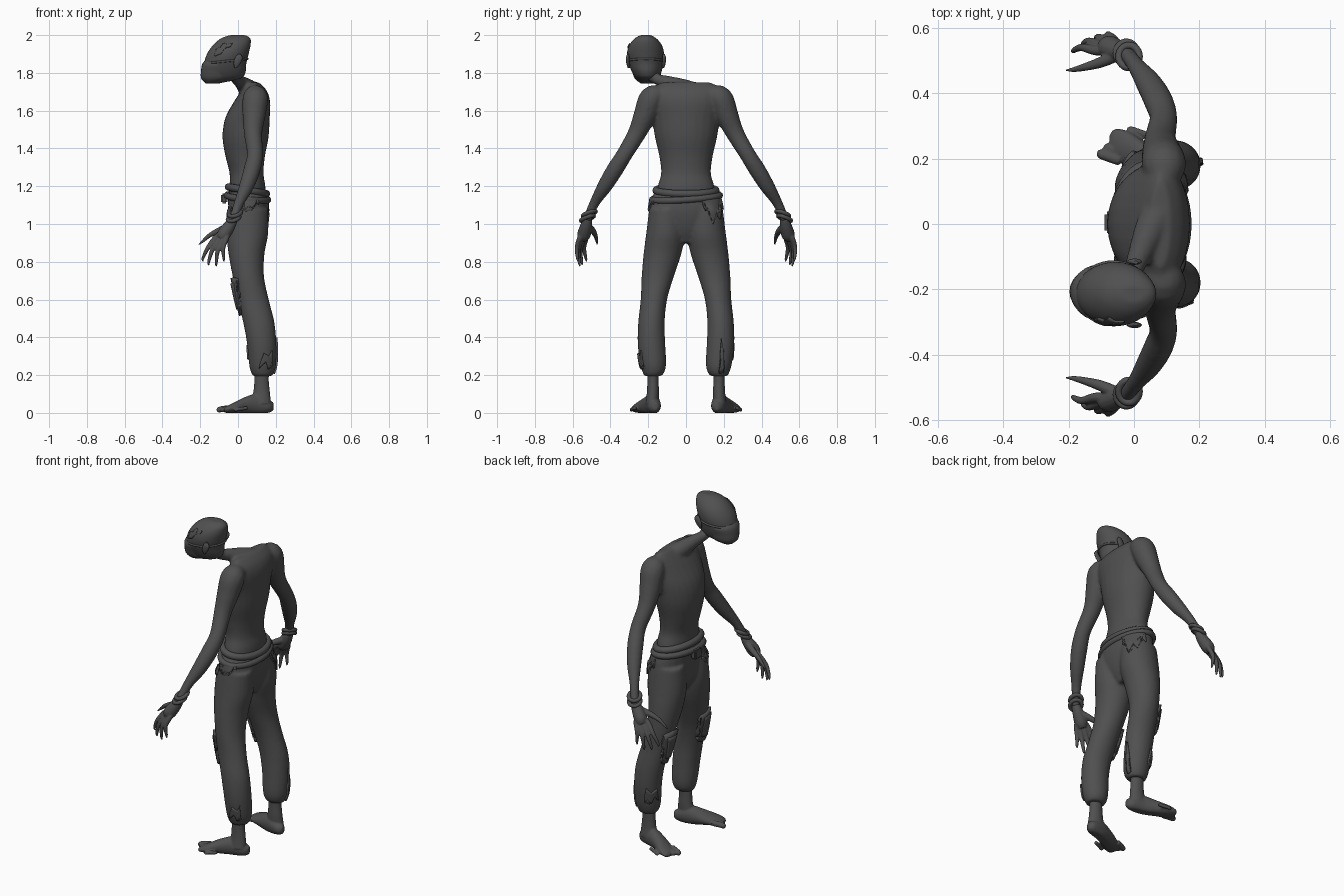
import bpy, bmesh, math
from mathutils import Vector

if "Cube" in bpy.data.objects:
    bpy.data.objects.remove(bpy.data.objects["Cube"])

charcoal = bpy.data.materials.new("charcoal grey")
charcoal.use_nodes = True
charcoal.diffuse_color = (0.08, 0.08, 0.08, 1)
charcoal.node_tree.nodes["Principled BSDF"].inputs["Base Color"].default_value = (0.08, 0.08, 0.08, 1)


def select(obj):
    bpy.ops.object.select_all(action='DESELECT')
    obj.select_set(True)
    bpy.context.view_layer.objects.active = obj


def finish(name, bm, angle=50):
    bmesh.ops.recalc_face_normals(bm, faces=bm.faces)
    mesh = bpy.data.meshes.new(name)
    bm.to_mesh(mesh)
    bm.free()
    obj = bpy.data.objects.new(name, mesh)
    bpy.context.collection.objects.link(obj)
    mesh.materials.append(charcoal)
    select(obj)
    bpy.ops.object.shade_smooth_by_angle(angle=math.radians(angle))
    return obj


def spline(keys, steps=4):
    """Catmull-Rom interpolation of equal-length tuples."""
    keys = [Vector(k) for k in keys]
    out = []
    for i in range(len(keys) - 1):
        a, b, c, d = keys[max(i - 1, 0)], keys[i], keys[i + 1], keys[min(i + 2, len(keys) - 1)]
        for s in range(steps):
            t = s / steps
            out.append(0.5 * (2 * b + (c - a) * t + (2 * a - 5 * b + 4 * c - d) * t * t
                              + (3 * b - a - 3 * c + d) * t ** 3))
    return out + [keys[-1]]


def skin_rings(name, rings, closed=False):
    bm = bmesh.new()
    loops = [[bm.verts.new(p) for p in ring] for ring in rings]
    n = len(loops[0])
    pairs = list(zip(loops, loops[1:])) + ([(loops[-1], loops[0])] if closed else [])
    for a, b in pairs:
        for i in range(n):
            bm.faces.new((a[i], a[(i + 1) % n], b[(i + 1) % n], b[i]))
    if not closed:
        bm.faces.new(loops[0])
        bm.faces.new(loops[-1])
    return finish(name, bm)


def loft(name, keys, axis='Z', side=1, sides=24):
    """Ellipses (x, y, z, half width a, half width b) square to one axis."""
    rings = []
    for x, y, z, a, b in spline(keys):
        ring = []
        for i in range(sides):
            c, s = a * math.cos(math.tau * i / sides), b * math.sin(math.tau * i / sides)
            p = (x + c, y + s, z) if axis == 'Z' else (x, y + c, max(z + s, 0))
            ring.append((p[0], p[1] * side, p[2]))
        rings.append(ring)
    return skin_rings(name, rings)


def tube(name, keys, side=1, sides=14, closed=False):
    """Round tube through (x, y, z, radius) points."""
    pts = [Vector(k) for k in keys] if closed else spline(keys)
    rings, n = [], len(pts)
    for i, p in enumerate(pts):
        before, after = (pts[i - 1], pts[(i + 1) % n]) if closed else (pts[max(i - 1, 0)], pts[min(i + 1, n - 1)])
        way = (after.xyz - before.xyz).normalized()
        ref = Vector((0, 0, 1)) if closed else Vector((1, 0.3, 0))
        u = way.cross(ref).normalized()
        v = way.cross(u)
        ring = [p.xyz + p.w * (u * math.cos(math.tau * k / sides) + v * math.sin(math.tau * k / sides))
                for k in range(sides)]
        rings.append([(q.x, q.y * side, q.z) for q in ring])
    return skin_rings(name, rings, closed)


def hoop(name, centre, rx, ry, r, tilt=0, roll=0):
    x, y, z = centre
    keys = []
    for i in range(40):
        c, s = math.cos(math.tau * i / 40), math.sin(math.tau * i / 40)
        keys.append((x + rx * c, y + ry * s, z + tilt * c + roll * s, r))
    return tube(name, keys, closed=True, sides=10)


def fuse(name, parts, voxel, smooth):
    """Blend overlapping parts into one continuous surface."""
    select(parts[0])
    for p in parts:
        p.select_set(True)
    bpy.ops.object.join()
    obj = bpy.context.object
    obj.name = name
    rm = obj.modifiers.new("blend", 'REMESH')
    rm.mode, rm.voxel_size, rm.use_smooth_shade = 'VOXEL', voxel, True
    sm = obj.modifiers.new("soften", 'SMOOTH')
    sm.factor, sm.iterations = 0.5, smooth
    for m in ("blend", "soften"):
        bpy.ops.object.modifier_apply(modifier=m)
    return obj


def patch(name, target, origin, u, outline, thick=0.014):
    """Cloth or seam outline in (along u, up z), wrapped on to a surface."""
    bm = bmesh.new()
    o, u = Vector(origin), Vector(u).normalized()
    bm.faces.new([bm.verts.new(o + u * a + Vector((0, 0, b))) for a, b in outline])
    bmesh.ops.triangulate(bm, faces=bm.faces)
    bmesh.ops.subdivide_edges(bm, edges=bm.edges, cuts=5, use_grid_fill=True)
    obj = finish(name, bm)
    wrap = obj.modifiers.new("wrap", 'SHRINKWRAP')
    wrap.target, wrap.wrap_mode, wrap.offset = target, 'ABOVE_SURFACE', 0.002
    solid = obj.modifiers.new("thickness", 'SOLIDIFY')
    solid.thickness, solid.offset = thick, 0
    return obj


SIDES = ((1, "right"), (-1, "left"))

# Bare torso, neck and arms
parts = [loft("torso", [(.05, 0, 1.12, .095, .16), (.05, 0, 1.2, .095, .15), (.045, 0, 1.27, .09, .132),
                        (.038, 0, 1.36, .105, .142), (.04, 0, 1.46, .122, .165), (.05, 0, 1.56, .118, .18),
                        (.075, 0, 1.65, .095, .195), (.085, 0, 1.71, .065, .19), (.08, 0, 1.75, .03, .13)]),
         tube("neck", [(.09, .06, 1.69, .055), (.05, -.02, 1.72, .05), (.015, -.1, 1.75, .036),
                       (-.01, -.16, 1.77, .03), (-.02, -.2, 1.81, .045)])]
for s, tag in SIDES:
    parts.append(tube("arm", [(.09, .13, 1.68, .05), (.092, .18, 1.665, .068), (.085, .215, 1.58, .062),
                              (.08, .26, 1.48, .049), (.09, .325, 1.37, .043), (.075, .375, 1.29, .045),
                              (.045, .43, 1.2, .04), (.005, .485, 1.11, .027), (-.025, .525, 1.02, .024)], s))
body = fuse("torso_and_arms", parts, 0.009, 6)

# Trousers with baggy lower legs
parts = [loft("pelvis", [(.055, 0, .9, .05, .06), (.05, 0, .97, .09, .13), (.058, 0, 1.06, .105, .19),
                         (.055, 0, 1.13, .108, .186), (.05, 0, 1.17, .1, .165)])]
for s, tag in SIDES:
    parts.append(loft("leg", [(.055, .105, 1.08, .105, .09), (.05, .108, .95, .11, .103), (.045, .125, .84, .095, .1),
                              (.055, .15, .72, .083, .085), (.08, .17, .6, .083, .07), (.11, .183, .48, .083, .07),
                              (.125, .183, .37, .078, .073), (.13, .175, .27, .073, .07),
                              (.13, .172, .22, .064, .06), (.13, .175, .195, .05, .045)], 'Z', s))
trousers = fuse("trousers", parts, 0.009, 5)

# Head
head = loft("head", [(-.13, -.205, 1.745, .03, .025), (-.085, -.205, 1.77, .098, .058), (-.073, -.208, 1.805, .113, .078),
                     (-.068, -.212, 1.85, .112, .092), (-.054, -.214, 1.9, .11, .098), (-.034, -.214, 1.945, .1, .087),
                     (-.014, -.214, 1.98, .08, .06), (-.003, -.214, 1.998, .045, .03), (-.003, -.214, 2, .01, .01)], sides=36)

# Face mask with strap, filter discs and snout
loft("face_mask", [(-.135, -.205, 1.744, .035, .034), (-.115, -.205, 1.77, .08, .066), (-.11, -.208, 1.81, .086, .078),
                   (-.105, -.21, 1.845, .085, .086), (-.11, -.212, 1.865, .066, .07)])
hoop("mask_strap", (-.062, -.212, 1.862), .112, .095, .006, .012)
for s, tag in SIDES:
    loft(tag + "_ear", [(-.012, -.212 + s * .09, 1.825, .006, .006), (-.005, -.212 + s * .095, 1.85, .018, .009),
                        (.004, -.212 + s * .097, 1.88, .02, .009), (.006, -.212 + s * .094, 1.9, .006, .005)])
loft("mask_snout", [(-.195, -.207, 1.79, .012, .01), (-.185, -.207, 1.8, .035, .03), (-.15, -.207, 1.81, .045, .04)], 'X')
patch("scalp_scar", head, (-.06, -.31, 1.93), (1, 0, 0),
      [(-.07, -.04), (-.03, -.03), (-.015, 0), (.02, .01), (.03, .035), (0, .03), (-.03, .05), (-.04, .02), (-.075, .01)], .007)

# Hands: palm, four clawed fingers and a thumb
for s, tag in SIDES:
    hand = [tube("palm", [(-.02, .52, 1.03, .022), (-.045, .528, .99, .032), (-.075, .54, .945, .036), (-.09, .545, .92, .026)], s)]
    for x, y, z, tx, ty, tz in ((-.115, .53, .93, -.185, .53, .8), (-.1, .545, .92, -.155, .552, .78),
                                (-.08, .555, .92, -.115, .565, .775), (-.06, .56, .93, -.075, .575, .8)):
        mid = ((x * .55 + tx * .45) - .012, (y + ty) / 2 + .01, (z + tz) / 2 + .01)
        hand.append(tube("finger", [(-.06, .535, .97, .016), (x, y, z, .015), (*mid, .012), (tx, ty, tz + .02, .008), (tx, ty - .004, tz, .003)], s))
    hand.append(tube("thumb", [(-.045, .52, .99, .02), (-.1, .495, .965, .017), (-.15, .48, .94, .012),
                               (-.185, .472, .91, .008), (-.208, .47, .89, .003)], s))
    fuse(tag + "_hand", hand, 0.004, 3)
    # Wrist cuff: two bangles
    for k, z in enumerate((1.055, 1.03)):
        hoop(f"{tag}_wrist_cuff_{k + 1}", (-.015 - k * .008, s * (.512 + k * .01), z), .031, .034, .011, .008, -s * .012)

# Bare feet with ankles and toes
for s, tag in SIDES:
    foot = [loft("ankle", [(.13, .175, .26, .04, .033), (.125, .175, .18, .038, .03), (.125, .175, .11, .044, .032),
                           (.12, .18, .05, .055, .035)], 'Z', s),
            loft("sole", [(.188, .163, .035, .012, .02), (.165, .167, .035, .033, .034), (.1, .178, .045, .042, .055),
                          (.04, .2, .04, .048, .045), (-.02, .23, .028, .055, .028), (-.06, .245, .018, .045, .018),
                          (-.075, .25, .015, .02, .01)], 'X', s)]
    for i in range(5):
        x, y, r = -.112 + .019 * i + .002 * i * i / 2, .215 + .019 * i, .016 - .0015 * i
        foot.append(tube("toe", [(x + .07, y - .022, .026, r), (x + .025, y - .006, .02, r), (x + .008, y, .015, r * .9), (x, y + .002, .012, r * .5)], s))
    fuse(tag + "_foot", foot, 0.005, 3)

# Rolled waist cloth, belt and buckle
hoop("waist_wrap", (.05, 0, 1.178), .1, .158, .02, -.018)
hoop("belt", (.05, 0, 1.14), .108, .178, .018, -.012, .012)
bm = bmesh.new()
bmesh.ops.create_cube(bm, size=1)
for v in bm.verts:
    v.co = (-.073 + v.co.x * .035, .005 + v.co.y * .065, 1.135 + v.co.z * .055)
bmesh.ops.bevel(bm, geom=bm.edges[:], offset=.008, segments=2, affect='EDGES')
finish("belt_buckle", bm)

# Torn cloth hanging from the belt
rag = [(-.08, .05), (.08, .05), (.085, -.02), (.055, 0), (.03, -.075), (.005, -.045), (-.015, -.1), (-.045, -.02), (-.07, -.03)]
patch("right_hip_rag", trousers, (.14, .15, 1.1), (-.7, .7, 0), rag)
patch("left_hip_rag", trousers, (.05, -.2, 1.1), (1, 0, 0), [(a, b * .5 + .02) for a, b in rag])
patch("front_hip_rag", trousers, (-.02, -.13, 1.1), (.6, -.7, 0), [(a, b * .8) for a, b in rag])

# Knee patches, shin seams and torn hems
for s, tag in SIDES:
    patch(tag + "_knee_patch", trousers, (-.005, s * .17, .62), (0, 1, 0),
          [(-.05, .09), (-.01, .1), (.05, .08), (.045, 0), (.05, -.1), (0, -.11), (-.045, -.095), (-.05, 0)], .024)
    patch(tag + "_knee_panel", trousers, (-.015, s * .17, .62), (0, 1, 0),
          [(-.03, .07), (.03, .065), (.03, -.07), (-.03, -.075)], .036)
tear = [(-.05, -.03), (-.03, .05), (0, .03), (.03, .06), (.05, -.03), (.02, -.01), (0, -.04), (-.02, .005)]
patch("left_hem_tear", trousers, (.16, -.235, .27), (1, -.5, 0), tear)
patch("right_shin_tear", trousers, (.07, .23, .31), (.6, .7, 0), tear)
patch("right_calf_slit", trousers, (.2, .19, .29), (0, 1, 0), [(-.012, -.09), (.015, -.08), (.01, .03), (-.003, .11), (-.01, .02)])
